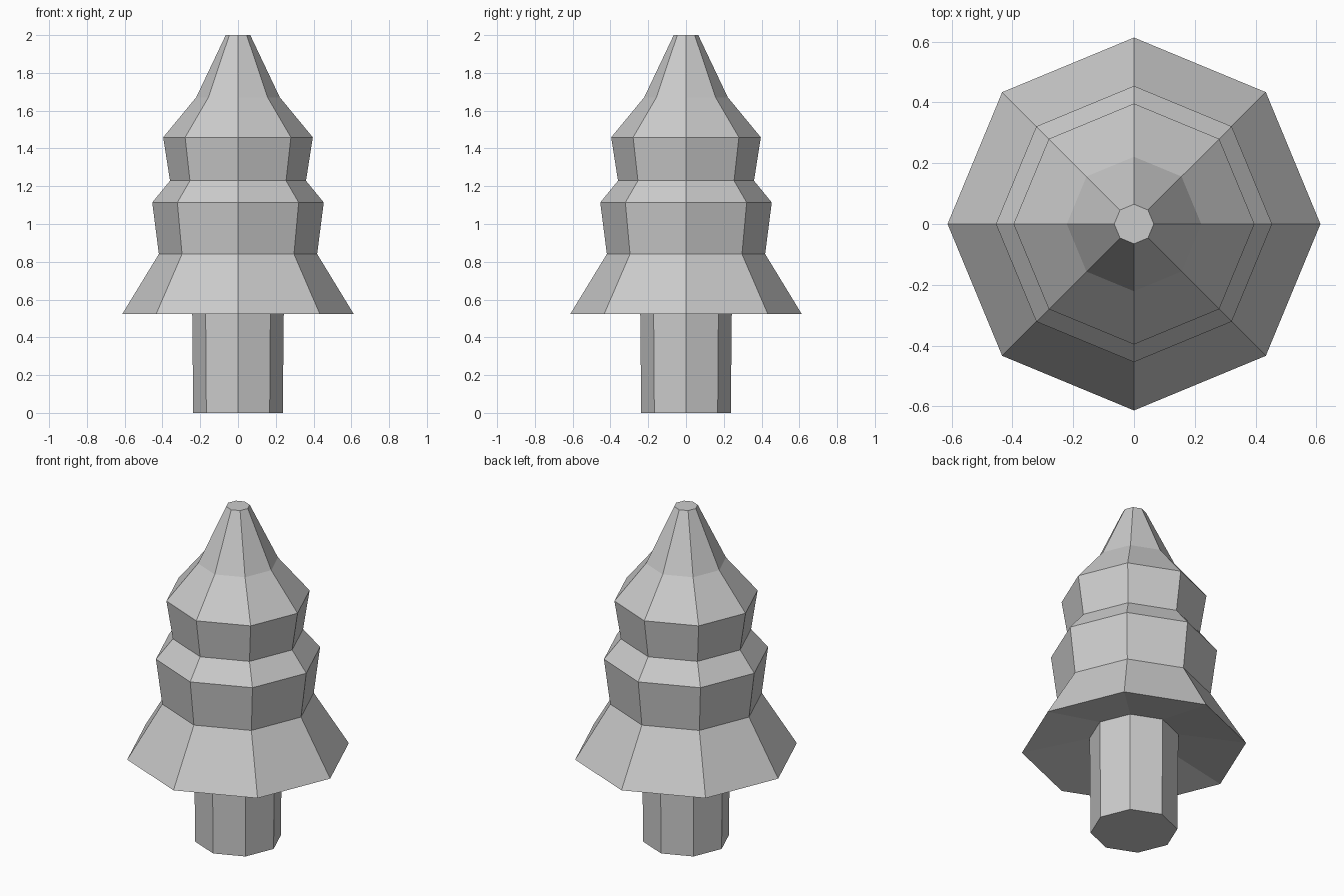
import bpy
import bmesh
from math import cos, sin, tau

if "Cube" in bpy.data.objects:
    bpy.data.objects.remove(bpy.data.objects["Cube"])

SIDES = 8


def lathe(name, profile, cap_bottom=False, cap_top=False):
    """Flat-faced eight-sided solid from a (radius, height) profile."""
    bm = bmesh.new()
    rings = [[bm.verts.new((r * cos(tau * i / SIDES), r * sin(tau * i / SIDES), z))
              for i in range(SIDES)] for r, z in profile]
    for low, high in zip(rings, rings[1:]):
        for i in range(SIDES):
            j = (i + 1) % SIDES
            bm.faces.new((low[i], low[j], high[j], high[i]))
    if cap_bottom:
        bm.faces.new(rings[0][::-1])
    if cap_top:
        bm.faces.new(rings[-1])
    mesh = bpy.data.meshes.new(name)
    bm.to_mesh(mesh)
    bm.free()
    obj = bpy.data.objects.new(name, mesh)
    bpy.context.collection.objects.link(obj)
    return obj


# Trunk, widening slightly up to where it meets the hollowed underside
TRUNK_TOP = (0.243, 0.595)
lathe("trunk", [(0.237, 0), TRUNK_TOP], cap_bottom=True)

# Foliage: sloped underside, skirt, two flared tiers and a blunt tip
lathe("foliage", [
    TRUNK_TOP,
    (0.613, 0.523),
    (0.419, 0.841),
    (0.454, 1.114),
    (0.360, 1.229),
    (0.396, 1.459),
    (0.221, 1.671),
    (0.065, 2.0),
], cap_top=True)
